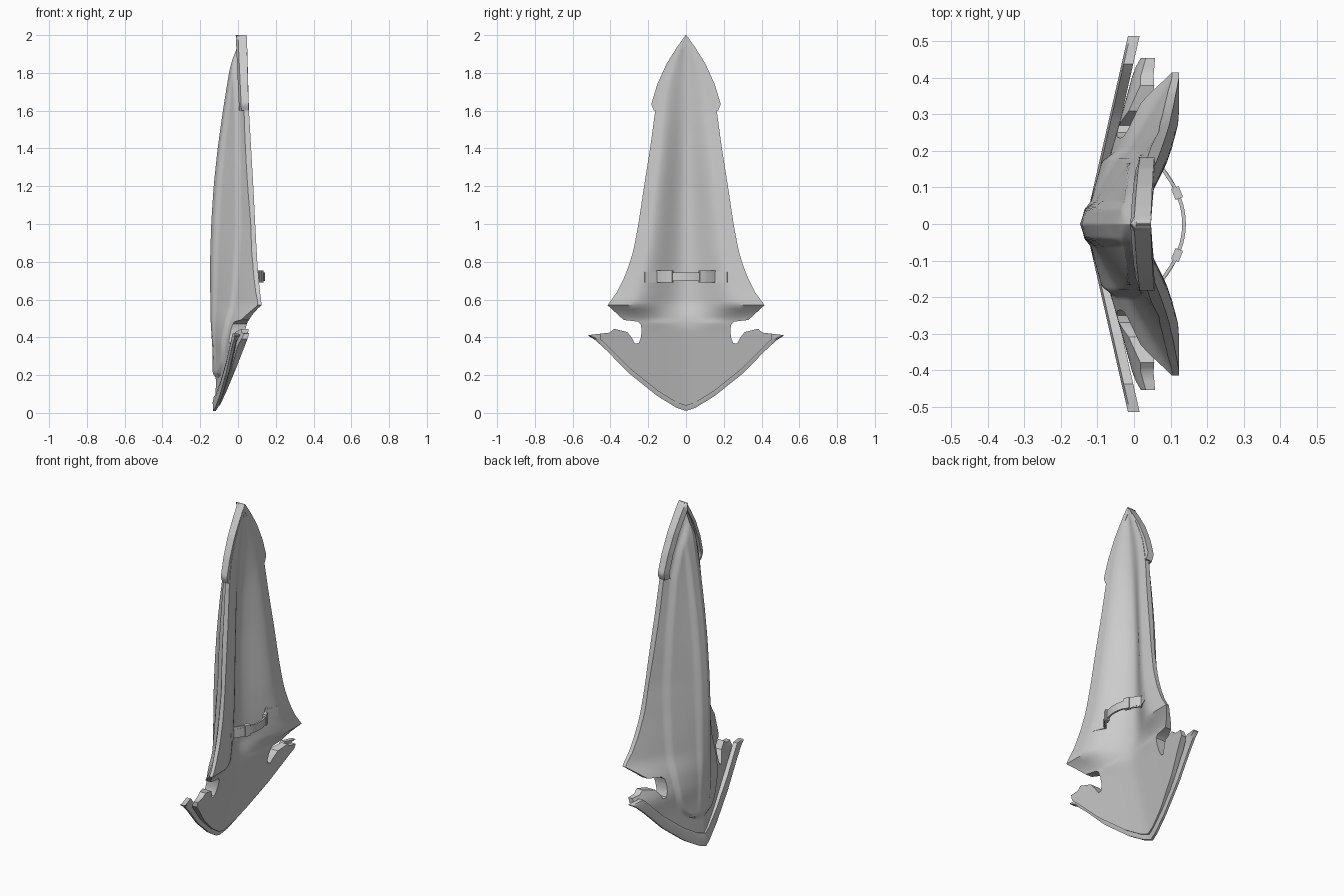
import bpy, bmesh, math
from mathutils import Vector

if "Cube" in bpy.data.objects:
    bpy.data.objects.remove(bpy.data.objects["Cube"])

grey = bpy.data.materials.new("steel grey")
grey.diffuse_color = (0.6, 0.6, 0.6, 1)
grey.use_nodes = True
grey.node_tree.nodes["Principled BSDF"].inputs["Base Color"].default_value = grey.diffuse_color


def lerp(table, t):
    if t <= table[0][0]:
        return table[0][1]
    for (a, u), (b, v) in zip(table, table[1:]):
        if t <= b:
            return u + (v - u) * (t - a) / (b - a)
    return table[-1][1]


def soft(table, t, r=0.05):
    return sum(lerp(table, t + r * k / 3) for k in range(-3, 4)) / 7


def step(a, b, t):
    t = max(0, min(1, (t - a) / (b - a)))
    return t * t * (3 - 2 * t)


# half width, front ridge, front slope, panel half width, back edge and back valley by height
EDGE = [(.37, .25), (.40, .238), (.44, .235), (.47, .24), (.483, .255), (.492, .33),
        (.57, .415), (.64, .365), (.73, .32), (.85, .28), (1.0, .252), (1.2, .222),
        (1.4, .19), (1.6, .163), (1.74, .135), (1.85, .088), (1.94, .04), (2.0, .002)]
RIDGE = [(0, -.12), (.3, -.115), (.5, -.128), (.8, -.13), (1.0, -.124), (1.2, -.111),
         (1.4, -.09), (1.6, -.062), (1.8, -.03), (2.0, .008)]
SLOPE = [(0, .26), (.37, .28), (.49, .43), (.57, .57), (.8, .70), (1.0, .76),
         (1.2, .73), (1.4, .68), (1.6, .58), (1.8, .42), (2.0, .3)]
PANEL = [(.17, 0), (.2, .09), (.25, .15), (.32, .18), (.45, .198), (.7, .198),
         (1.0, .185), (1.3, .163), (1.6, .125), (1.75, .085), (1.93, 0)]
BACK = [(.49, .05), (.57, .126), (.65, .115), (.8, .102), (1.0, .091), (1.2, .081), (1.6, .058), (2.0, .047)]
VALLEY = [(.4, 0), (1.2, 0), (1.5, .012), (1.8, .033), (2.0, .045)]
LOWER = [(0, .01), (.05, .027), (.15, .088), (.3, .208), (.42, .33), (.48, .385), (.515, .407)]
UPPER = [(.25, .37), (.27, .366), (.285, .395), (.31, .428), (.38, .445), (.405, .425), (.515, .412)]


def edge(z):
    return soft(EDGE, z, .04) if .66 < z < 1.9 else lerp(EDGE, z)


def front(y, z):
    """V-shaped front with a raised panel and a blunt centre spine."""
    s = soft(SLOPE, z, .03)
    x = soft(RIDGE, z) + s * y
    p = soft(PANEL, z, .02)
    x -= .018 * (1 - step(p - .02, p + .006, y)) * step(.18, .215, z) * step(2.0, 1.8, z)
    x -= .5 * s * y * (1 - step(.036, .062, y)) * step(.2, .3, z) * step(1.95, 1.6, z)
    return x


def back(y, z):
    """Back with a soft centre valley, running out into the sloping foot."""
    foot = -.11 + .27 * z + .12 * math.sqrt(y * y + .001)
    v = lerp(VALLEY, z)
    blade = v + (lerp(BACK, z) - v) * step(0, .74, y / max(edge(z), .01))
    w = step(.42, .6, z)
    return max(foot * (1 - w) + blade * w, front(y, z) + .014)


def finish(bm, name, mirror=True, angle=35):
    bmesh.ops.recalc_face_normals(bm, faces=bm.faces)
    me = bpy.data.meshes.new(name)
    bm.to_mesh(me)
    bm.free()
    me.materials.append(grey)
    ob = bpy.data.objects.new(name, me)
    bpy.context.collection.objects.link(ob)
    if mirror:
        m = ob.modifiers.new("mirror", 'MIRROR')
        m.use_axis = (False, True, False)
        m.merge_threshold = .0005
    bpy.ops.object.select_all(action='DESELECT')
    ob.select_set(True)
    bpy.context.view_layer.objects.active = ob
    bpy.ops.object.shade_smooth_by_angle(angle=math.radians(angle))
    return ob


def skin(bm, rows, close=False):
    grid = [[bm.verts.new(p) for p in r] for r in rows]
    for a, b in zip(grid, grid[1:]):
        n = len(a)
        for i in range(n if close else n - 1):
            j = (i + 1) % n
            bm.faces.new((a[i], b[i], b[j], a[j]))
    return grid


def columns(z):
    e = edge(z)
    inner = min(.21, .88 * e)
    return [inner * i / 34 for i in range(34)] + [inner + (e - inner) * i / 6 for i in range(7)]


# shield body: blade rows above, pointed foot columns below
bm = bmesh.new()
heights = [.37, .385, .40, .42, .44, .455, .47, .483, .492, .51, .53, .55, .57, .585, .60, .62, .64, .66]
heights += [.66 + (2.0 - .66) * i / 56 for i in range(1, 57)]
skin(bm, [[(front(y, z), y, z) for y in columns(z)] for z in heights])
rows = []
for k in range(25):
    row = []
    for y in columns(.37) + [.26, .27, .285, .297, .31, .33, .355, .38, .392, .405, .43, .455]:
        lo = lerp(LOWER, y) + .028
        hi = .37 if y <= .25 else lerp(UPPER, y)
        z = lo + (hi - lo) * k / 24
        row.append((front(y, z), y, z))
    rows.append(row)
skin(bm, rows)
bmesh.ops.remove_doubles(bm, verts=bm.verts, dist=.0003)
# back skin over the same layout, joined around the outline
faces = list(bm.faces)
rim = [e for e in bm.edges if e.is_boundary and max(v.co.y for v in e.verts) > 1e-5]
twin = {v: bm.verts.new((back(v.co.y, v.co.z), v.co.y, v.co.z)) for v in list(bm.verts)}
for f in faces:
    bm.faces.new([twin[v] for v in reversed(f.verts)])
for e in rim:
    a, b = e.verts
    bm.faces.new((a, b, twin[b], twin[a]))
finish(bm, "shield_body")

# thin pointed trim wrapped around the foot
bm = bmesh.new()
rows = []
for i in range(41):
    y = .515 * i / 40
    lo = lerp(LOWER, y)
    hi = min(lo + .075, lerp(UPPER, y)) if y > .3 else lo + .075
    x = -.132 + .228 * y
    rows.append([(x, y, lo), (x - .002, y, lo + (hi - lo) * .6), (x + .004, y, hi),
                 (x + .03, y, hi), (x + .026, y, lo + (hi - lo) * .4), (x + .014, y, lo)])
g = skin(bm, rows, True)
bm.faces.new(g[-1])
finish(bm, "foot_trim")

# thick crown rim around the tip
bm = bmesh.new()
RIM = [(1.6, .17), (1.635, .184), (1.74, .152), (1.85, .102), (1.94, .045), (1.995, .006), (2.0, 0)]
rows = []
for i in range(29):
    z = 1.6 + .4 * i / 28
    out = lerp(RIM, z)
    inn = max(0, out - .035)
    xf = .018 - .018 * (z - 1.6) / .4
    xb = lerp(BACK, z) - .001
    rows.append([(xf - .012, inn, z), (xf, out, z), (xb, out, z), (xb - .002, inn, z)])
g = skin(bm, rows, True)
bm.faces.new(g[0])
finish(bm, "crown_rim")


def band(name, path, thick, z0, z1):
    """Flat strap following a path of (x, y) points."""
    bm = bmesh.new()
    rows = []
    for i, p in enumerate(path):
        a, b = Vector(path[max(i - 1, 0)]), Vector(path[min(i + 1, len(path) - 1)])
        d = (b - a).normalized()
        n = Vector((d.y, -d.x)) * thick / 2
        p = Vector(p)
        rows.append([(*(p + n), z0), (*(p + n), z1), (*(p - n), z1), (*(p - n), z0)])
    g = skin(bm, rows, True)
    bm.faces.new(g[0])
    bm.faces.new(g[-1])
    return finish(bm, name, mirror=path[0][1] >= 0)


# curved grip strap with keepers and flush mounting plates
arc = [(.137 - .058 * (y / .15) ** 2, y) for y in [.15 * i / 12 for i in range(-12, 13)]]
band("grip_strap", arc, .01, .697, .743)
band("strap_keeper", [(.124, .07), (.112, .10)], .022, .69, .755)
band("strap_end", [(.112, .10), (.079, .15), (.068, .16)], .009, .69, .755)
band("mount_plate", [(.07, .145), (.085, .175), (.102, .22)], .012, .69, .745)
